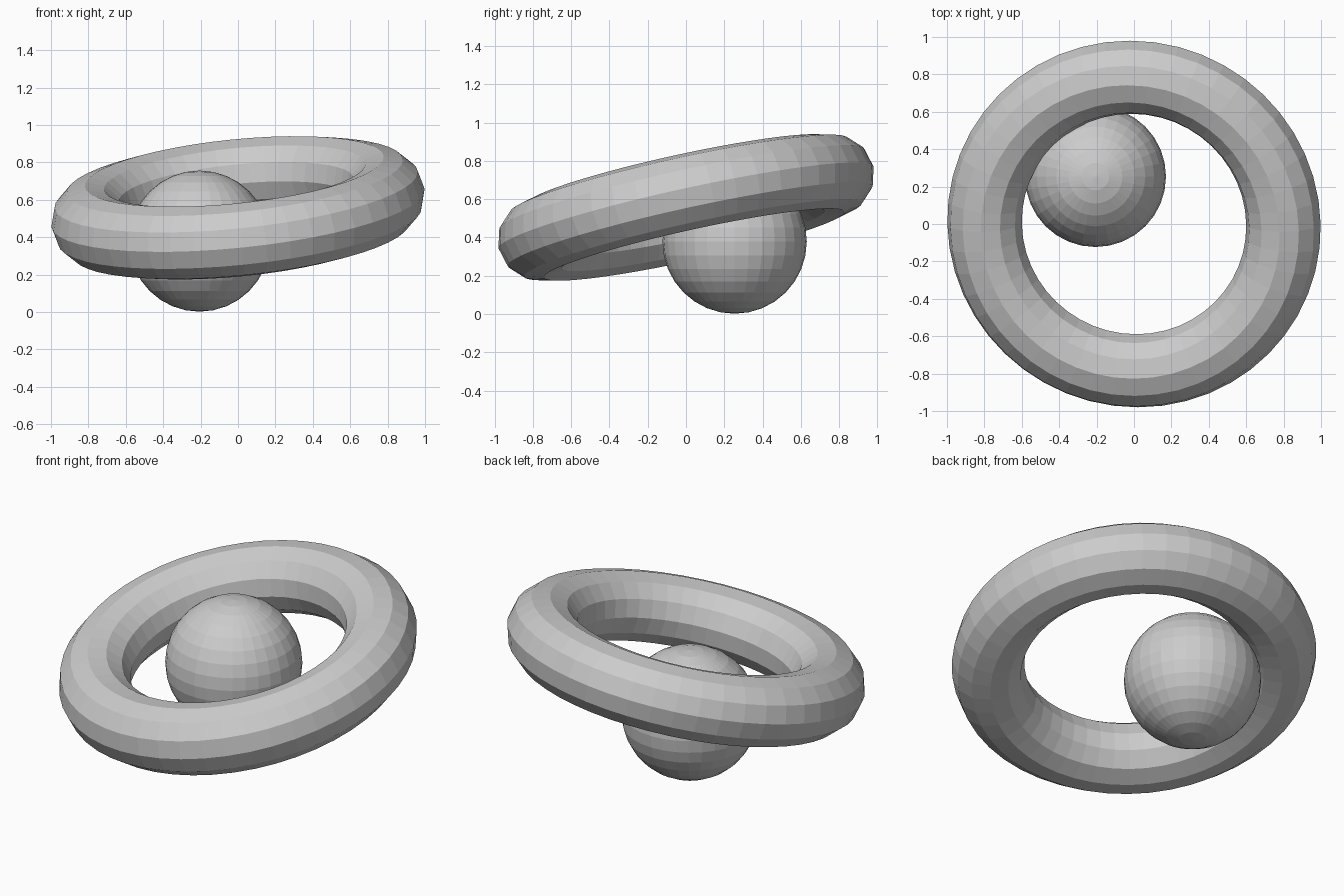
import bpy
import math

if "Cube" in bpy.data.objects:
    bpy.data.objects.remove(bpy.data.objects["Cube"])

# single flat grey
grey = bpy.data.materials.new("plain grey")
grey.diffuse_color = (0.6, 0.6, 0.6, 1.0)
grey.use_nodes = True
grey.node_tree.nodes["Principled BSDF"].inputs["Base Color"].default_value = grey.diffuse_color


def finish(name):
    obj = bpy.context.object
    obj.name = name
    obj.data.materials.append(grey)
    bpy.ops.object.shade_flat()
    return obj


# tilted ring
bpy.ops.mesh.primitive_torus_add(
    major_segments=48, minor_segments=12,
    major_radius=0.803, minor_radius=0.2,
    location=(0, 0, 0.557),
    rotation=(math.radians(12.3), math.radians(-5.8), 0))
finish("ring")

# ball hanging through the ring
bpy.ops.mesh.primitive_uv_sphere_add(
    segments=32, ring_count=16, radius=0.377,
    location=(-0.206, 0.254, 0.379))
finish("ball")
